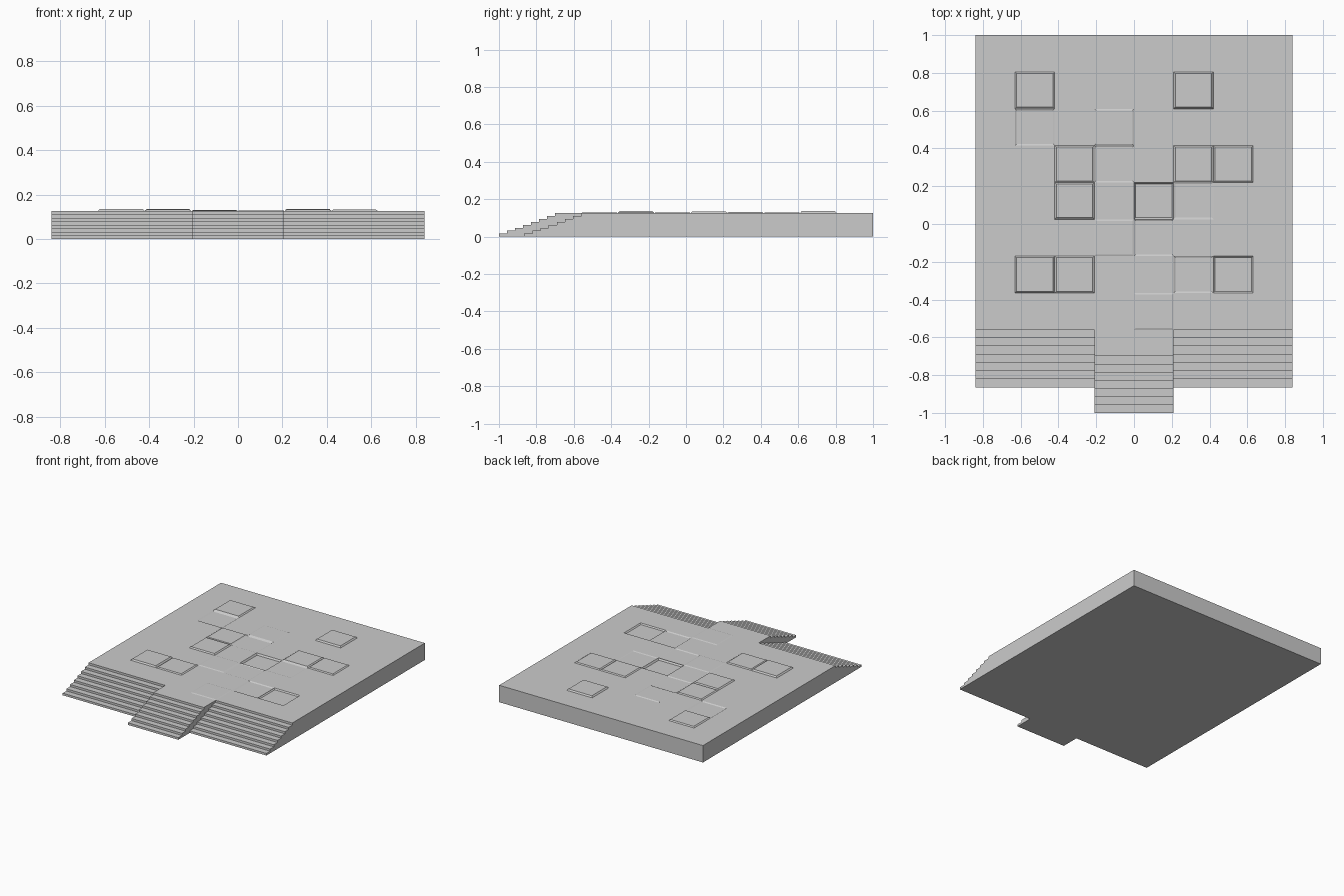
import bpy, bmesh

if "Cube" in bpy.data.objects:
    bpy.data.objects.remove(bpy.data.objects["Cube"])

TOP = 0.126                 # deck height
FRONT = -0.56               # front edge of the deck, where the stairs begin
HALF_W = 0.84
STAIR_X = 0.208             # half width of the centre stairs
RISERS = 8


def finish(name, bm):
    bmesh.ops.recalc_face_normals(bm, faces=bm.faces)
    mesh = bpy.data.meshes.new(name)
    bm.to_mesh(mesh)
    bm.free()
    obj = bpy.data.objects.new(name, mesh)
    bpy.context.collection.objects.link(obj)
    return obj


# Deck: a grid of paving cells, some of them raised or sunken
xs = [-HALF_W] + [-0.63 + 0.21 * i for i in range(7)] + [HALF_W]
ys = [FRONT + 0.195 * j for j in range(8)] + [1.0]

# (column, row): height offset, columns from the left and rows from the front
tiles = {
    (1, 1): 0.010, (2, 1): 0.006, (5, 1): -0.005, (6, 1): -0.008,
    (4, 0): 0.003, (3, 2): 0.003, (4, 2): -0.004,
    (2, 3): 0.008, (4, 3): -0.012, (5, 3): -0.003,
    (2, 4): 0.006, (3, 4): -0.004, (5, 4): 0.006, (6, 4): 0.006,
    (1, 5): -0.005, (3, 5): 0.004,
    (1, 6): 0.007, (5, 6): 0.010,
}

bm = bmesh.new()
verts = [[bm.verts.new((x, y, TOP)) for y in ys] for x in xs]
cells = {}
for i in range(len(xs) - 1):
    for j in range(len(ys) - 1):
        cells[i, j] = bm.faces.new((verts[i][j], verts[i + 1][j],
                                    verts[i + 1][j + 1], verts[i][j + 1]))
bm.normal_update()
border = [e for e in bm.edges if e.is_boundary]
# Bevelled tile rims
for key, offset in tiles.items():
    bmesh.ops.inset_individual(bm, faces=[cells[key]], thickness=0.012)
    for v in cells[key].verts:
        v.co.z += offset
# Outer walls and underside; the front joins the stairs
walls = [e for e in border if any(v.co.y > FRONT + 0.001 for v in e.verts)]
new = bmesh.ops.extrude_edge_only(bm, edges=walls)["geom"]
for v in new:
    if isinstance(v, bmesh.types.BMVert):
        v.co.z = 0.0
bm.faces.new([bm.verts.new(p) for p in
              ((-HALF_W, FRONT, 0), (-HALF_W, 1, 0), (HALF_W, 1, 0), (HALF_W, FRONT, 0))])
bmesh.ops.remove_doubles(bm, verts=bm.verts, dist=0.0001)
finish("paved_deck", bm)


# Stairs: stepped profile swept across x, open where it meets the deck
def stairs(name, x0, x1, y_top, y_bottom, cap_left):
    profile = [(FRONT, 0.0)]
    tread = (y_top - y_bottom) / (RISERS - 1)
    for k in range(RISERS):
        y = y_bottom + tread * k
        profile += [(y, TOP * k / RISERS), (y, TOP * (k + 1) / RISERS)]
    if y_top < FRONT - 0.001:
        profile.append((FRONT, TOP))
    bm = bmesh.new()
    left = [bm.verts.new((x0, y, z)) for y, z in profile]
    right = [bm.verts.new((x1, y, z)) for y, z in profile]
    for k in range(len(profile) - 1):
        bm.faces.new((left[k], left[k + 1], right[k + 1], right[k]))
    bm.faces.new(right)
    if cap_left:
        bm.faces.new(left[::-1])
    return finish(name, bm)


stairs("centre_stairs", -STAIR_X, STAIR_X, -0.70, -1.0, True)
side = stairs("side_stairs", STAIR_X, HALF_W, FRONT, -0.865, False)
side.modifiers.new("Mirror", "MIRROR").use_mirror_merge = False
